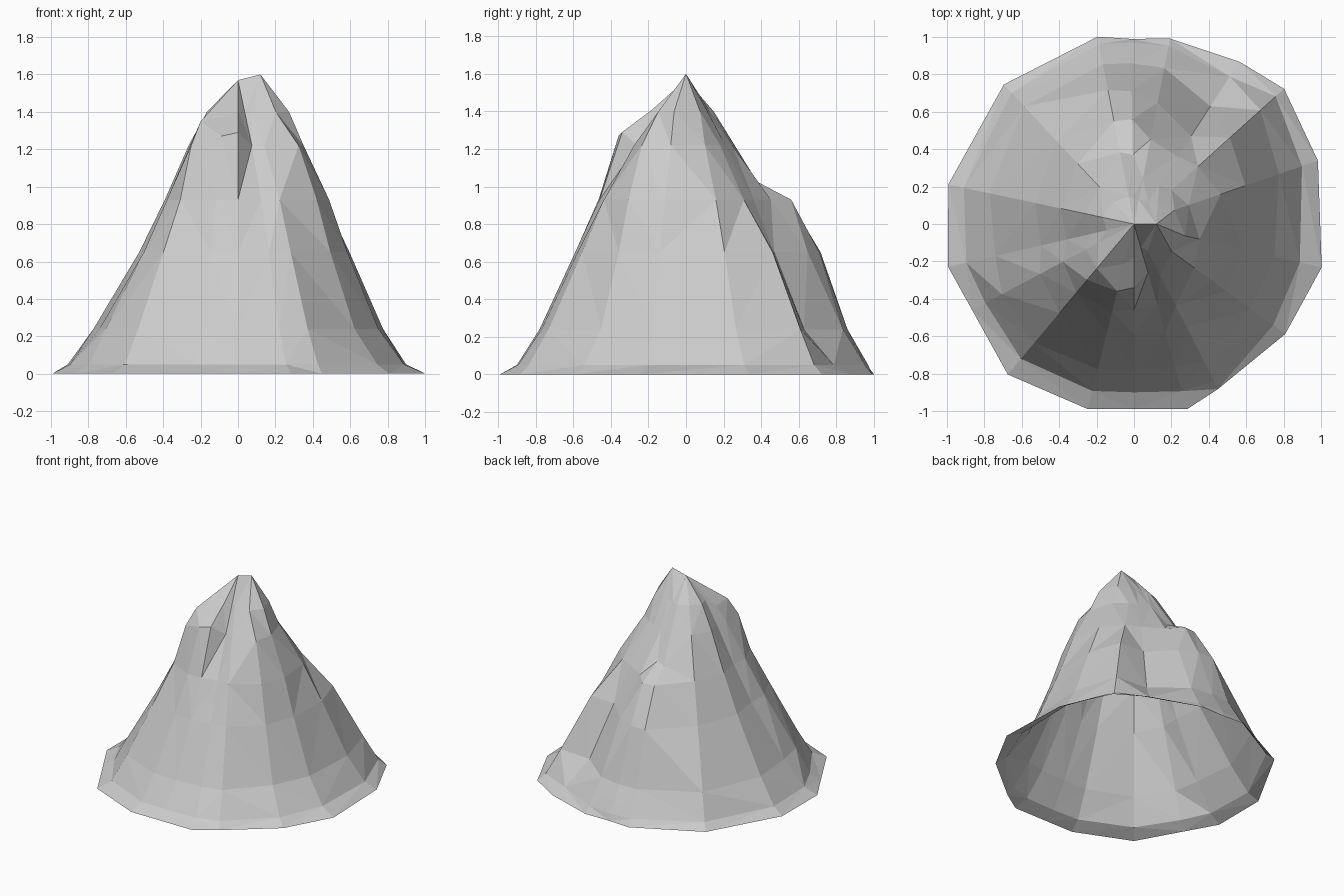
import bpy, bmesh
from math import cos, sin, radians

# Heights of the contour rings
LEVELS = [0, 0.05, 0.24, 0.65, 0.93, 1.22, 1.4]

# Ridges and gullies: direction in degrees, then radius at each contour
SPOKES = [
    (-167, 1.02, .92, .76, .51, .37, .24, .15),
    (-152, .98, .90, .80, .57, .43, .29, .22),
    (-130, 1.05, .94, .83, .62, .48, .39, .31),
    (-104, 1.02, .92, .80, .60, .48, .37, .22),
    (-90, .99, .90, .78, .59, .46, .34, .18),
    (-74, 1.03, .93, .80, .60, .45, .27, .13),
    (-63, .99, .94, .82, .62, .49, .31, .16),
    (-36, 1.0, .92, .77, .61, .52, .40, .25),
    (-13, 1.03, .91, .77, .60, .50, .36, .28),
    (19, 1.04, .95, .82, .63, .49, .31, .23),
    (42, 1.08, 1.02, .91, .69, .46, .27, .17),
    (57, 1.035, .94, .75, .56, .43, .25, .14),
    (79, 1.01, .97, .85, .66, .46, .25, .13),
    (91, .99, .97, .86, .71, .56, .37, .14),
    (101, 1.02, .98, .87, .73, .56, .39, .15),
    (133, 1.02, .96, .86, .61, .44, .27, .16),
    (168, 1.015, .93, .79, .54, .40, .27, .17),
]
# Shoulders: (direction, ring) -> changed height
SHOULDER = {(91, 5): 1.03, (101, 5): 1.02, (-90, 5): 1.29, (-104, 5): 1.27,
            (-152, 6): 1.34, (-130, 6): 1.35, (-104, 6): 1.38, (-90, 6): 1.41}

bm = bmesh.new()
n = len(SPOKES)

# Slopes: rings joined by quads, open underneath
rings = []
for k, level in enumerate(LEVELS):
    ring = []
    for ang, *radii in SPOKES:
        a = radians(ang)
        z = SHOULDER.get((ang, k), level)
        ring.append(bm.verts.new((radii[k] * cos(a), radii[k] * sin(a), z)))
    rings.append(ring)
for low, high in zip(rings, rings[1:]):
    for j in range(n):
        m = (j + 1) % n
        bm.faces.new((low[j], low[m], high[m], high[j]))

# Summit: short ridge between two peak points
left = bm.verts.new((0, 0, 1.57))
right = bm.verts.new((0.12, 0, 1.6))
tips = [right if cos(radians(s[0])) > 0.25 else left for s in SPOKES]
for j in range(n):
    m = (j + 1) % n
    bm.faces.new((rings[-1][j], rings[-1][m], tips[j]))
    if tips[j] is not tips[m]:
        bm.faces.new((rings[-1][m], tips[m], tips[j]))

# Flat low-poly facets
bmesh.ops.triangulate(bm, faces=bm.faces[:], quad_method='SHORT_EDGE')

mesh = bpy.data.meshes.new("mountain")
bm.to_mesh(mesh)
bm.free()
bpy.context.collection.objects.link(bpy.data.objects.new("mountain", mesh))
